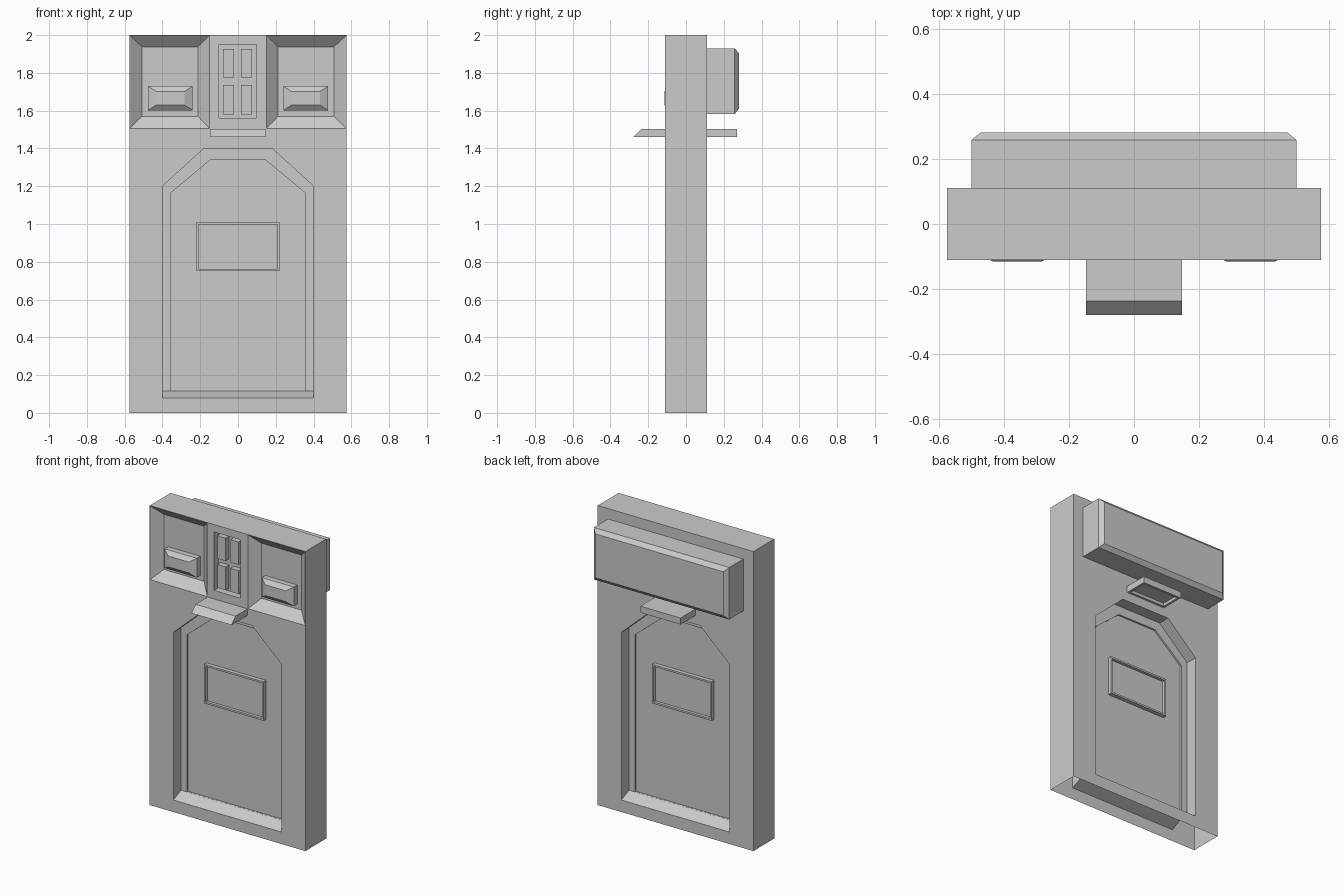
import bpy, bmesh

if "Cube" in bpy.data.objects:
    bpy.data.objects.remove(bpy.data.objects["Cube"])

W, D, H = 0.575, 0.11, 2.0      # half width, half depth, height of the slab


def loft(name, rings):
    """Closed solid skinned through a list of equal-length point rings."""
    bm = bmesh.new()
    loops = [[bm.verts.new(p) for p in r] for r in rings]
    n = len(loops[0])
    for a, b in zip(loops, loops[1:]):
        for i in range(n):
            j = (i + 1) % n
            bm.faces.new((a[i], a[j], b[j], b[i]))
    bm.faces.new(loops[0])
    bm.faces.new(loops[-1])
    bmesh.ops.recalc_face_normals(bm, faces=bm.faces)
    me = bpy.data.meshes.new(name)
    bm.to_mesh(me)
    bm.free()
    ob = bpy.data.objects.new(name, me)
    bpy.context.collection.objects.link(ob)
    return ob


def rect(x0, x1, z0, z1, y):
    return [(x0, y, z0), (x1, y, z0), (x1, y, z1), (x0, y, z1)]


def flat(x, y0, y1, z):
    return [(-x, y0, z), (x, y0, z), (x, y1, z), (-x, y1, z)]


def arch(w, z0, shoulder, t, top, y):
    return [(-w, y, z0), (w, y, z0), (w, y, shoulder),
            (t, y, top), (-t, y, top), (-w, y, shoulder)]


# Main slab
slab = loft("door_slab", [rect(-W, W, 0, H, -D), rect(-W, W, 0, H, D)])
cutters = []

# Doorway recess on both faces: reveal with sloped sill, then inner panel
for s in (-1, 1):
    cutters.append(loft("doorway_cutter", [
        arch(0.40, 0.045, 1.20, 0.18, 1.40, s * 0.19),
        arch(0.40, 0.115, 1.20, 0.18, 1.40, s * 0.03)]))
    cutters.append(loft("panel_cutter", [
        arch(0.355, 0.1155, 1.165, 0.145, 1.34, s * 0.06),
        arch(0.355, 0.1155, 1.165, 0.145, 1.34, s * 0.018)]))

# Sloped recesses either side of the top of the front
RD = 0.055
for s in (-1, 1):
    cutters.append(loft("upper_recess_cutter", [
        rect(s * 0.15, s * 0.574, 1.505, 1.999, -0.2),
        rect(s * 0.15, s * 0.574, 1.505, 1.999, -D - 0.0005),
        rect(s * 0.212, s * 0.508, 1.57, 1.938, -D + RD)]))

# Centre window recess
cutters.append(loft("window_cutter", [
    rect(-0.1, 0.097, 1.56, 1.95, -0.2), rect(-0.1, 0.097, 1.56, 1.95, -D + 0.045)]))

for c in cutters:
    c.hide_render = True
    m = slab.modifiers.new("cut", 'BOOLEAN')
    m.operation = 'DIFFERENCE'
    m.solver = 'EXACT'
    m.object = c

# Bake the cuts, then leave the underside of the slab open
bpy.context.view_layer.update()
ev = slab.evaluated_get(bpy.context.evaluated_depsgraph_get())
baked = bpy.data.meshes.new_from_object(ev)
slab.modifiers.clear()
slab.data = baked
bm = bmesh.new()
bm.from_mesh(baked)
under = [f for f in bm.faces if all(v.co.z < 0.001 for v in f.verts)]
bmesh.ops.delete(bm, geom=under, context='FACES_ONLY')
bm.to_mesh(baked)
bm.free()
for c in cutters:
    bpy.data.objects.remove(c)

# Framed plate on both faces of the door
for s, side in ((-1, "front"), (1, "back")):
    loft(side + "_door_plate", [
        rect(-0.22, 0.22, 0.75, 1.01, s * 0.015),
        rect(-0.22, 0.22, 0.75, 1.01, s * 0.045),
        rect(-0.208, 0.208, 0.762, 0.998, s * 0.045),
        rect(-0.208, 0.208, 0.762, 0.998, s * 0.025)])

# Raised bevelled blocks in the upper recesses
for s, side in ((-1, "left"), (1, "right")):
    loft(side + "_block", [
        rect(s * 0.24, s * 0.477, 1.602, 1.73, -D + RD + 0.005),
        rect(s * 0.24, s * 0.477, 1.602, 1.73, -D + 0.018),
        rect(s * 0.283, s * 0.434, 1.63, 1.702, -D - 0.005)])

# Four window panes
for x in (-0.08, 0.015):
    for z0, z1 in ((1.58, 1.735), (1.775, 1.927)):
        loft("window_pane", [rect(x, x + 0.06, z0, z1, -D + 0.05),
                             rect(x, x + 0.06, z0, z1, -D + 0.008)])

# Canopies above the doorway, hollow underneath
loft("front_canopy", [
    flat(0.148, -0.237, -D, 1.503), flat(0.148, -0.28, -D, 1.46),
    flat(0.132, -0.262, -D - 0.015, 1.46), flat(0.132, -0.245, -D - 0.015, 1.48)])
loft("back_canopy", [
    flat(0.148, D, 0.27, 1.503), flat(0.148, D, 0.27, 1.46),
    flat(0.132, D + 0.015, 0.255, 1.46), flat(0.132, D + 0.015, 0.255, 1.48)])

# Bevelled housing on the back
loft("back_housing", [
    rect(-0.5, 0.5, 1.583, 1.93, D), rect(-0.5, 0.5, 1.583, 1.93, 0.258),
    rect(-0.472, 0.472, 1.61, 1.903, 0.281)])
